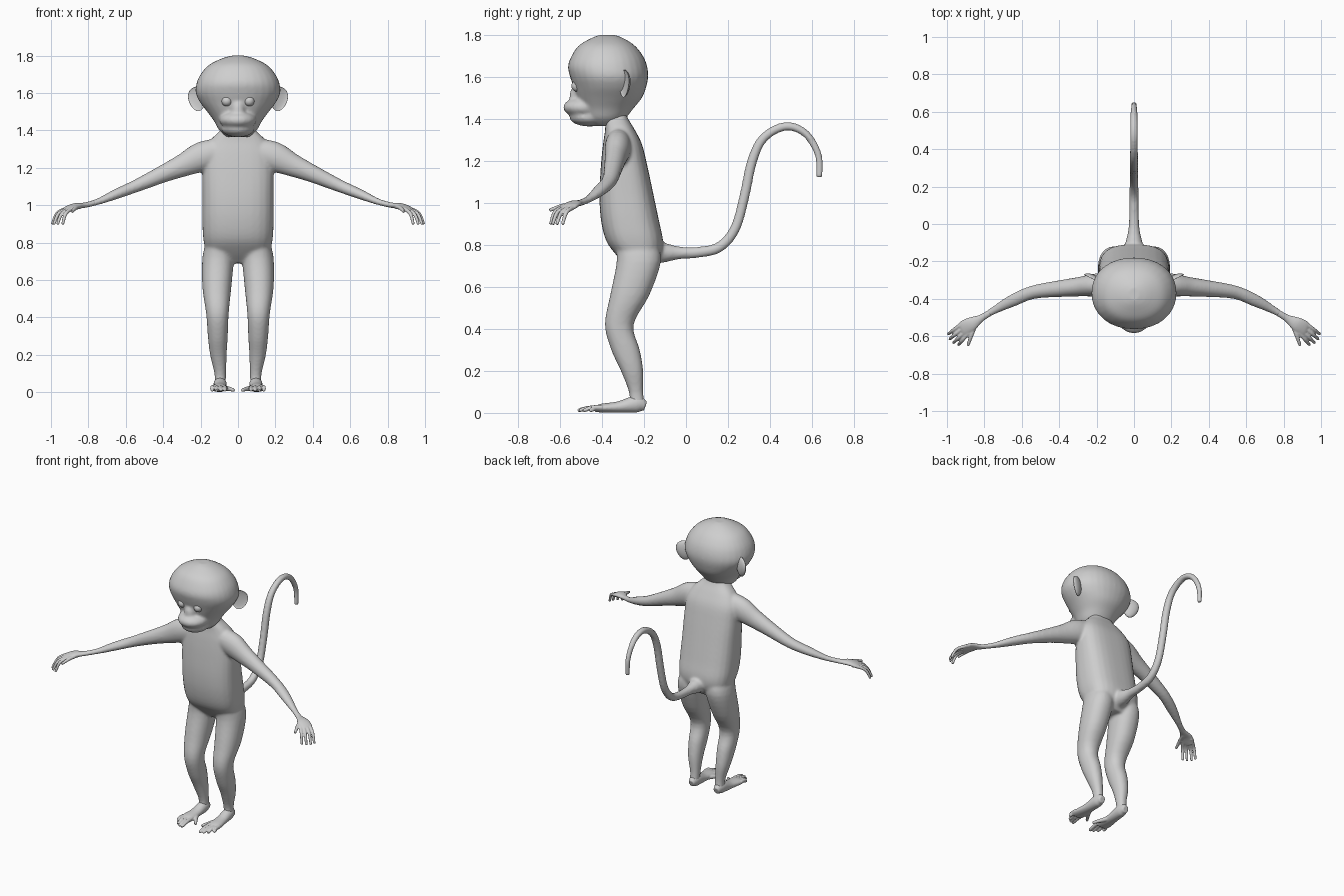
import bpy, bmesh
from math import cos, sin, pi
from mathutils import Vector, Matrix

if "Cube" in bpy.data.objects:
    bpy.data.objects.remove(bpy.data.objects["Cube"])

GREY = (0.62, 0.62, 0.62, 1)
mat = bpy.data.materials.new("soft grey")
mat.use_nodes = True
mat.diffuse_color = GREY
mat.node_tree.nodes["Principled BSDF"].inputs["Base Color"].default_value = GREY


def smooth_keys(keys, steps=4):
    """Catmull-Rom through keys of (x, y, z, half width, half depth)."""
    k = [keys[0]] + list(keys) + [keys[-1]]
    out = []
    for i in range(1, len(k) - 2):
        for s in range(steps):
            t = s / steps
            out.append([b + t * (c - a) / 2 + t * t * (2 * a - 5 * b + 4 * c - d) / 2
                        + t ** 3 * (3 * b - a - 3 * c + d) / 2
                        for a, b, c, d in zip(*k[i - 1:i + 3])])
    return out + [list(keys[-1])]


def loft(bm, keys, up=None, power=2.0, side=1, n=32):
    """Closed loft; rings lie level, or across the path when up is given."""
    pts = smooth_keys(keys)
    rings = []
    for i, (x, y, z, a, b) in enumerate(pts):
        u, v = Vector((1, 0, 0)), Vector((0, 1, 0))
        if up:
            t = Vector(pts[min(i + 1, len(pts) - 1)][:3]) - Vector(pts[max(i - 1, 0)][:3])
            u = t.cross(Vector(up)).normalized()
            v = u.cross(t).normalized()
        ring = []
        for j in range(n):
            c, s = cos(2 * pi * j / n), sin(2 * pi * j / n)
            r = (abs(c) ** power + abs(s) ** power) ** (-1 / power)
            p = Vector((x, y, z)) + u * (a * r * c) + v * (b * r * s)
            ring.append(bm.verts.new((p.x * side, p.y, p.z)))
        rings.append(ring)
    for lo, hi in zip(rings, rings[1:]):
        for j in range(n):
            bm.faces.new((lo[j], lo[j - 1], hi[j - 1], hi[j]))
    bm.faces.new(rings[0])
    bm.faces.new(rings[-1])


def ball(bm, centre, radii):
    m = Matrix.Translation(centre) @ Matrix.Diagonal((*radii, 1))
    bmesh.ops.create_uvsphere(bm, u_segments=32, v_segments=20, radius=1, matrix=m)


def finish(bm, name, voxel=None, passes=5, mirror=False):
    """Make the object, blending its overlapping forms into one skin."""
    bmesh.ops.recalc_face_normals(bm, faces=bm.faces)
    for f in bm.faces:
        f.smooth = True
    mesh = bpy.data.meshes.new(name)
    bm.to_mesh(mesh)
    bm.free()
    mesh.materials.append(mat)
    ob = bpy.data.objects.new(name, mesh)
    bpy.context.collection.objects.link(ob)
    if voxel:
        r = ob.modifiers.new("blend", "REMESH")
        r.mode = "VOXEL"
        r.voxel_size = voxel
        r.use_smooth_shade = True
        s = ob.modifiers.new("soften", "SMOOTH")
        s.factor = 0.5
        s.iterations = passes
    if mirror:
        ob.modifiers.new("mirror", "MIRROR")
    return ob


UP = (0, 0, 1)

# Torso: (height, front, back, half width)
bm = bmesh.new()
torso = [(.69, -.27, -.16, .10), (.75, -.33, -.12, .165), (.82, -.38, -.11, .185),
         (.92, -.405, -.13, .19), (1.04, -.412, -.155, .19), (1.18, -.405, -.185, .19),
         (1.28, -.395, -.21, .183), (1.35, -.385, -.245, .145), (1.41, -.385, -.28, .085),
         (1.46, -.39, -.29, .07)]
loft(bm, [(0, (f + b) / 2, z, w, (b - f) / 2) for z, f, b, w in torso], power=2.8)

# Arms and legs, blended into the torso
arm = [(.08, -.32, 1.29, .06, .07), (.19, -.325, 1.26, .062, .08), (.29, -.335, 1.215, .052, .062),
       (.39, -.345, 1.172, .045, .048), (.54, -.365, 1.105, .036, .034),
       (.65, -.41, 1.06, .033, .027), (.74, -.457, 1.022, .022, .018), (.81, -.498, 1.0, .016, .014)]
leg = [(.095, -.24, .82, .07, .10), (.106, -.225, .72, .084, .105), (.113, -.268, .56, .077, .093),
       (.110, -.318, .42, .060, .068), (.108, -.288, .30, .053, .068), (.105, -.257, .20, .044, .053),
       (.095, -.238, .10, .031, .034), (.095, -.232, .035, .030, .036)]
for s in (1, -1):
    loft(bm, arm, up=UP, side=s)
    loft(bm, leg, power=2.2, side=s)

# Tail with a flared root
tail = [(-.17, .765, .06), (-.10, .763, .046), (-.03, .762, .030), (.06, .765, .026),
        (.16, .79, .025), (.235, .88, .024), (.28, 1.04, .024), (.315, 1.2, .024),
        (.37, 1.31, .022), (.475, 1.365, .021), (.57, 1.33, .019), (.63, 1.23, .017),
        (.635, 1.12, .015)]
loft(bm, [(0, y, z, r, r) for y, z, r in tail], up=(1, 0, 0))
finish(bm, "body_with_limbs_and_tail", .009, 5)

# Head: skull, muzzle, jaw and nose bridge
bm = bmesh.new()
skull = [(1.80, -.41, -.34, .03), (1.785, -.45, -.30, .085), (1.75, -.51, -.245, .155),
         (1.70, -.545, -.205, .20), (1.65, -.562, -.185, .222), (1.60, -.552, -.18, .226),
         (1.55, -.535, -.19, .203), (1.50, -.52, -.21, .165), (1.45, -.50, -.25, .128),
         (1.40, -.48, -.29, .10), (1.365, -.44, -.33, .06)]
loft(bm, [(0, (f + b) / 2, z, w, (b - f) / 2) for z, f, b, w in skull], power=2.15)
ball(bm, (0, -.475, 1.455), (.10, .11, .052))
ball(bm, (0, -.46, 1.408), (.088, .095, .044))
ball(bm, (0, -.515, 1.505), (.038, .04, .06))
finish(bm, "head", .009, 6)

# Eyes
bm = bmesh.new()
for s in (1, -1):
    ball(bm, (s * .06, -.518, 1.557), (.028,) * 3)
finish(bm, "eyes")

# Ears: shallow cups open to the front
bm = bmesh.new()
ball(bm, (0, 0, 0), (.052, .024, .066))
for v in bm.verts:
    if v.co.y < 0:
        v.co.y *= -.45
    v.co.x *= 1 + v.co.z * 3
place = (Matrix.Translation((.218, -.296, 1.568)) @ Matrix.Rotation(.45, 4, "Z")
         @ Matrix.Rotation(.15, 4, "Y"))
bmesh.ops.transform(bm, matrix=place, verts=bm.verts)
finish(bm, "ears", mirror=True)

# Hands: palm, four drooping fingers and a thumb
bm = bmesh.new()
loft(bm, [(.77, -.475, 1.012, .017, .015), (.82, -.505, 1.0, .02, .014),
          (.87, -.535, .995, .038, .016), (.91, -.56, .98, .042, .014),
          (.925, -.567, .97, .034, .010)], up=UP)
tips = [(.993, -.588), (.985, -.615), (.965, -.635), (.938, -.645)]
for i, (tx, ty) in enumerate(tips):
    x, y = .922 - .011 * i, -.535 - .018 * i
    loft(bm, [(x - .02, y + .012, .985, .011, .011), (x, y, .98, .011, .011),
              (x + .65 * (tx - x), y + .65 * (ty - y), .955, .010, .010),
              (tx, ty, .897, .008, .008)], up=UP, n=12)
loft(bm, [(.845, -.525, .992, .014, .012), (.868, -.59, .985, .012, .011),
          (.888, -.65, .965, .008, .008)], up=UP, n=12)
finish(bm, "hands", .004, 4, mirror=True)

# Feet: sole, four toes and a splayed big toe
bm = bmesh.new()
loft(bm, [(.095, -.193, .032, .020, .022), (.095, -.235, .042, .034, .040),
          (.098, -.32, .028, .037, .027), (.102, -.40, .023, .045, .021),
          (.102, -.435, .018, .040, .014)], up=UP)
for i in range(4):
    x = .069 + .023 * i
    end = -.515 + .006 * i * i
    loft(bm, [(x, -.40, .026, .011, .012), (x, -.45, .025, .011, .011),
              (x, end + .02, .017, .011, .010), (x, end, .010, .008, .008)], up=UP, n=12)
loft(bm, [(.085, -.33, .024, .018, .016), (.052, -.385, .019, .013, .013),
          (.022, -.43, .011, .009, .009)], up=UP, n=12)
finish(bm, "feet", .004, 4, mirror=True)
